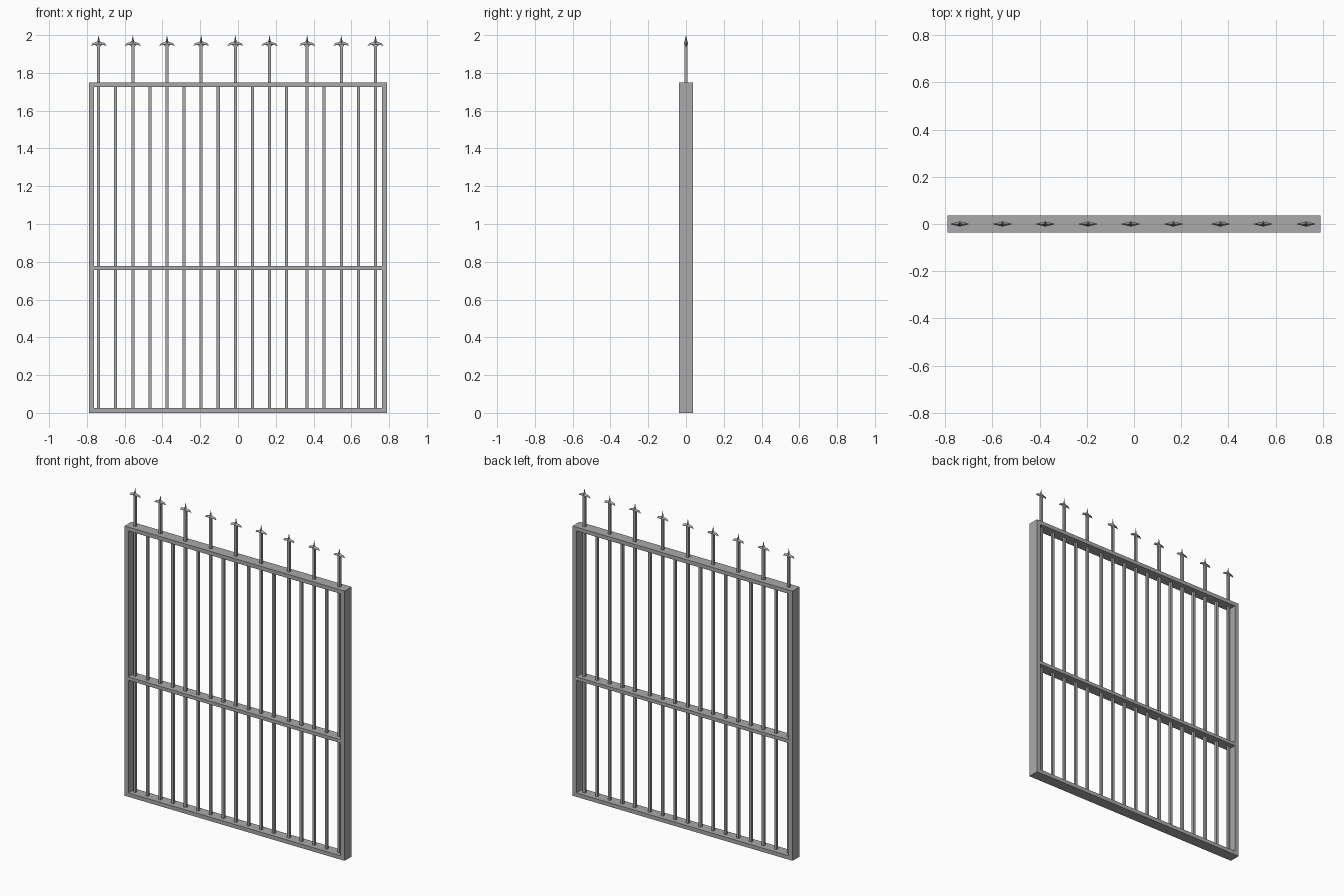
import bpy
import bmesh

cube = bpy.data.objects.get("Cube")
if cube:
    bpy.data.objects.remove(cube, do_unlink=True)

iron = bpy.data.materials.new("grey_iron")
iron.use_nodes = True
iron.diffuse_color = (0.4, 0.4, 0.4, 1)
iron.node_tree.nodes["Principled BSDF"].inputs["Base Color"].default_value = (0.4, 0.4, 0.4, 1)

HALF_W, HALF_D, TOP = 0.79, 0.036, 1.75
RAIL = 0.025
BAR = 0.016


def finish(name, bm):
    bmesh.ops.recalc_face_normals(bm, faces=bm.faces)
    mesh = bpy.data.meshes.new(name)
    bm.to_mesh(mesh)
    bm.free()
    mesh.materials.append(iron)
    obj = bpy.data.objects.new(name, mesh)
    bpy.context.collection.objects.link(obj)
    return obj


def box(name, x0, x1, half_d, z0, z1):
    bm = bmesh.new()
    bmesh.ops.create_cube(bm, size=1)
    for v in bm.verts:
        v.co.x = x1 if v.co.x > 0 else x0
        v.co.y = half_d if v.co.y > 0 else -half_d
        v.co.z = z1 if v.co.z > 0 else z0
    return finish(name, bm)


def finial(name, x):
    # Spear point with two drooping side barbs, thickest along its middle
    half = [(0.006, 1.968), (0.018, 1.961), (0.032, 1.958), (0.042, 1.943),
            (0.030, 1.950), (0.016, 1.947), (0.008, 1.938)]
    outline = [(0, 2.0)] + half + [(-px, pz) for px, pz in reversed(half)]
    bm = bmesh.new()
    rim = [bm.verts.new((x + px, 0, pz)) for px, pz in outline]
    for side in (-1, 1):
        hub = bm.verts.new((x, side * 0.011, 1.954))
        for i, v in enumerate(rim):
            bm.faces.new((v, rim[(i + 1) % len(rim)], hub))
    return finish(name, bm)


# Outer frame and middle rail
inner = HALF_W - 0.028
box("right_post", -HALF_W, -inner, HALF_D, 0, TOP)
box("left_post", inner, HALF_W, HALF_D, 0, TOP)
box("bottom_rail", -inner, inner, HALF_D, 0, RAIL)
box("top_rail", -inner, inner, HALF_D, TOP - RAIL, TOP)
box("middle_rail", -inner, inner, HALF_D, 0.756, 0.778)

# Upright bars in two groups; every second bar rises into a spike
positions = [-0.738 + 0.0905 * i for i in range(12)]
positions += [0.366 + 0.0905 * i for i in range(5)]
for i, x in enumerate(positions):
    spiked = i % 2 == 0
    box(f"bar_{i + 1}", x - BAR / 2, x + BAR / 2, BAR / 2, 0.01, 1.95 if spiked else TOP - 0.01)
    if spiked:
        finial(f"finial_{i + 1}", x)
